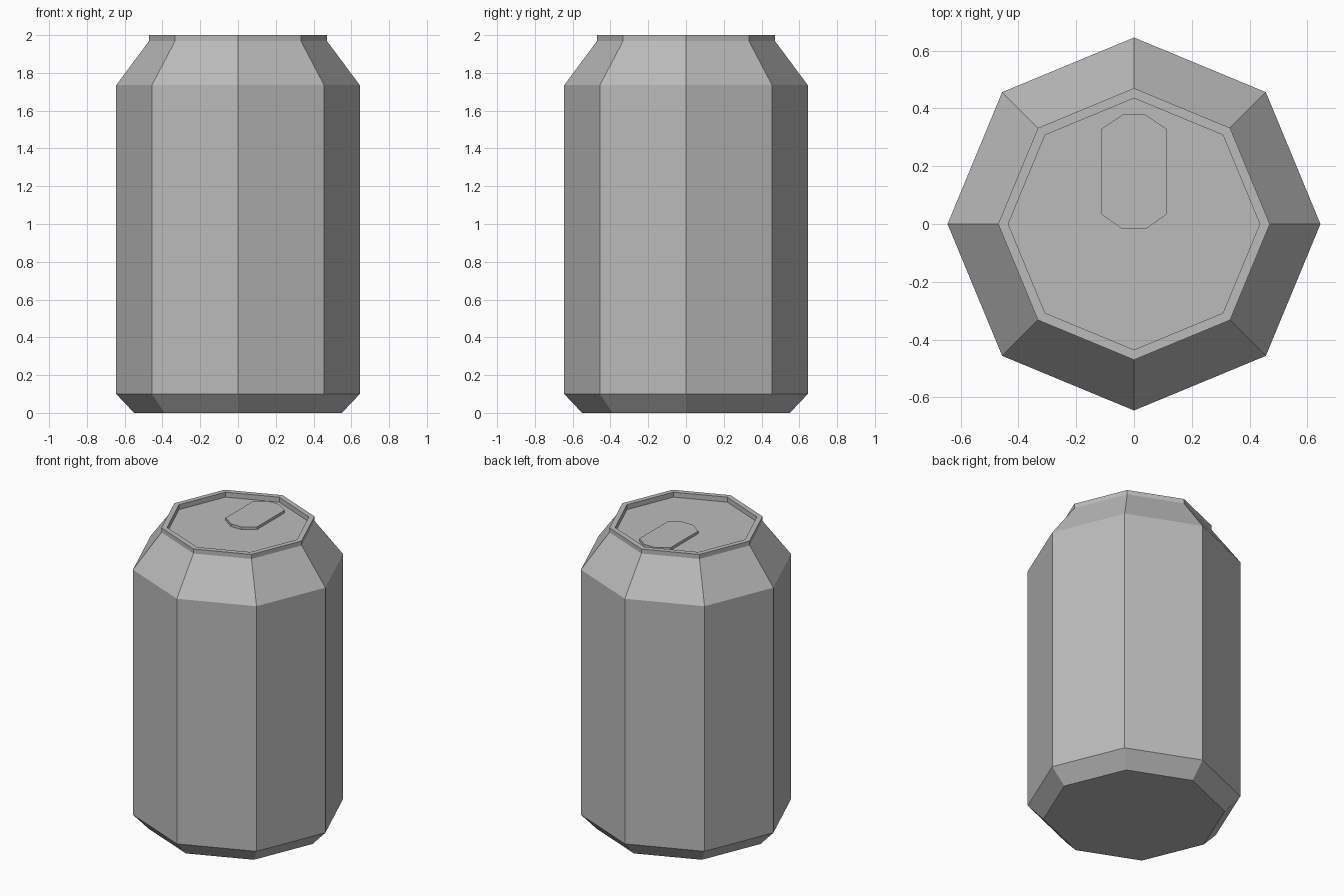
import bpy, bmesh
from math import cos, sin, tau

if "Cube" in bpy.data.objects:
    bpy.data.objects.remove(bpy.data.objects["Cube"], do_unlink=True)

# Bare metal
metal = bpy.data.materials.new("grey_metal")
metal.use_nodes = True
GREY = (0.5, 0.5, 0.5, 1)
metal.diffuse_color = GREY
metal.node_tree.nodes["Principled BSDF"].inputs["Base Color"].default_value = GREY


def finish(name, bm):
    bmesh.ops.recalc_face_normals(bm, faces=bm.faces)
    mesh = bpy.data.meshes.new(name)
    bm.to_mesh(mesh)
    bm.free()
    mesh.materials.append(metal)
    obj = bpy.data.objects.new(name, mesh)
    bpy.context.collection.objects.link(obj)
    return obj


def loft(name, outlines):
    """Join matching closed outlines with side faces and cap both ends."""
    bm = bmesh.new()
    rings = [[bm.verts.new(p) for p in outline] for outline in outlines]
    for low, high in zip(rings, rings[1:]):
        for i in range(len(low)):
            j = (i + 1) % len(low)
            bm.faces.new((low[i], low[j], high[j], high[i]))
    bm.faces.new(rings[0])
    bm.faces.new(rings[-1])
    return finish(name, bm)


def octagon(radius, z):
    return [(radius * cos(tau * i / 8), radius * sin(tau * i / 8), z) for i in range(8)]


# Can body: base bevel, wall, shoulder, rim and recessed lid
FLOOR = 1.967
profile = [(0.55, 0), (0.645, 0.1), (0.645, 1.735), (0.47, 1.97),
           (0.47, 2), (0.435, 2), (0.435, FLOOR)]
loft("can_body", [octagon(r, z) for r, z in profile])

# Pull tab: plate with clipped corners, lying on the lid
half = [(0.04, -0.018), (0.115, 0.035), (0.115, 0.328), (0.04, 0.378)]
outline = half + [(-x, y) for x, y in reversed(half)]
loft("pull_tab", [[(x, y, z) for x, y in outline] for z in (FLOOR, FLOOR + 0.018)])
